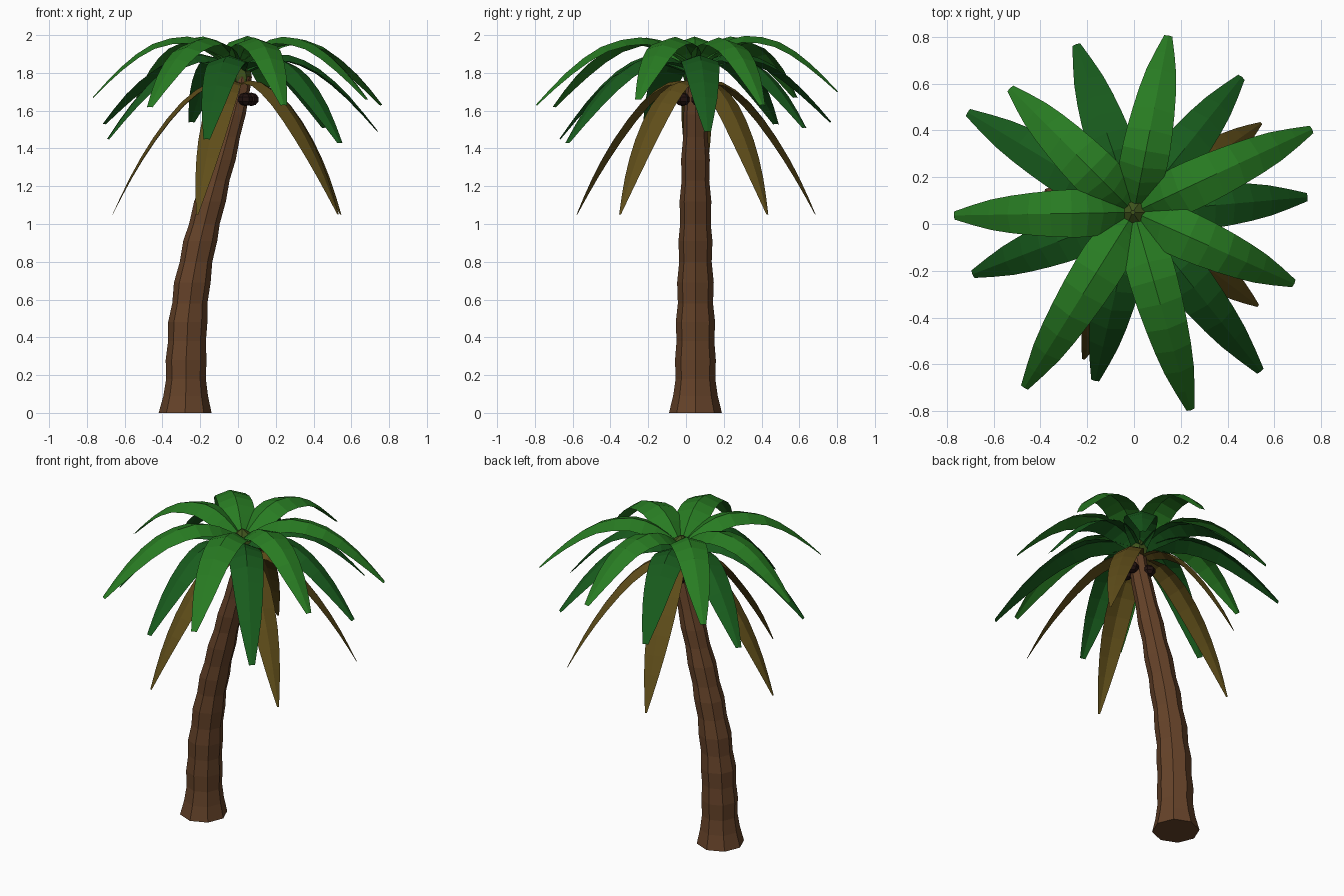
import bpy, bmesh
from math import sin, cos, radians, pi
from mathutils import Vector

if "Cube" in bpy.data.objects:
    bpy.data.objects.remove(bpy.data.objects["Cube"])

CENTRE = Vector((0.0, 0.05, 0.0))


def material(name, rgb):
    m = bpy.data.materials.new(name)
    m.diffuse_color = (*rgb, 1)
    m.use_nodes = True
    m.node_tree.nodes["Principled BSDF"].inputs["Base Color"].default_value = m.diffuse_color
    return m


BARK = material("bark", (0.13, 0.055, 0.022))
BRIGHT = material("bright_leaf", (0.021, 0.2, 0.016))
DARK = material("dark_leaf", (0.009, 0.105, 0.012))
DRY = material("dry_leaf", (0.115, 0.075, 0.01))
NUT = material("nut", (0.016, 0.006, 0.005))
BUD = material("bud", (0.05, 0.09, 0.012))


def finish(name, bm, mat, recalc=True):
    if recalc:
        bmesh.ops.recalc_face_normals(bm, faces=bm.faces)
    me = bpy.data.meshes.new(name)
    bm.to_mesh(me)
    bm.free()
    me.materials.append(mat)
    ob = bpy.data.objects.new(name, me)
    bpy.context.collection.objects.link(ob)
    return ob


def loft(name, rings, sides, mat):
    """Closed tube through rings of (z, x centre, radius)."""
    bm = bmesh.new()
    loops = [[bm.verts.new((x + r * cos(2 * pi * i / sides),
                            CENTRE.y + r * sin(2 * pi * i / sides), z))
              for i in range(sides)] for z, x, r in rings]
    for a, b in zip(loops, loops[1:]):
        for i in range(sides):
            j = (i + 1) % sides
            bm.faces.new((a[i], a[j], b[j], b[i]))
    bm.faces.new(loops[0])
    bm.faces.new(loops[-1])
    return finish(name, bm, mat)


def refine(points):
    """Insert one smooth midpoint between neighbouring points."""
    pts = [Vector(p) for p in points]
    pts = [2 * pts[0] - pts[1]] + pts + [2 * pts[-1] - pts[-2]]
    res = []
    for a, b, c, d in zip(pts, pts[1:], pts[2:], pts[3:]):
        res += [b, (9 * (b + c) - a - d) / 16]
    return res + [pts[-2]]


def frond(name, profile, angle, length, tip_z, mat, folds):
    """Leaf folded along its midrib, following a drooping profile of (r, z, width)."""
    a = radians(angle)
    out, side = Vector((cos(a), sin(a), 0)), Vector((-sin(a), cos(a), 0))
    reach, end_z = profile[-1][0], profile[-1][1]
    pts = refine(profile)
    mid = [CENTRE + out * r * length / reach
           + Vector((0, 0, z + (tip_z - end_z) * (r / reach) ** 2)) for r, z, w in pts]
    bm = bmesh.new()
    rows = []
    for i, p in enumerate(mid):
        tangent = (mid[min(i + 1, len(mid) - 1)] - mid[max(i - 1, 0)]).normalized()
        normal = tangent.cross(side)
        h = pts[i].z / 2
        t = i / (len(mid) - 1)
        fold = folds[0] * (1 - t) + folds[1] * t
        rows.append([bm.verts.new(p + side * s * h - normal * abs(s) * h * fold)
                     for s in (-1, 0, 1)])
    for p, q in zip(rows, rows[1:]):
        for k in (0, 1):
            bm.faces.new((p[k], q[k], q[k + 1], p[k + 1]))
    return finish(name, bm, mat, recalc=False)


# Leaning trunk with slightly bulging segments
loft("trunk", [(0, -.28, .14), (.09, -.277, .118), (.18, -.275, .105), (.28, -.275, .108),
               (.38, -.27, .1), (.48, -.266, .104), (.58, -.255, .093), (.69, -.242, .097),
               (.8, -.222, .086), (.91, -.2, .09), (1.0, -.178, .081), (1.12, -.148, .084),
               (1.23, -.118, .073), (1.34, -.088, .076), (1.46, -.055, .065),
               (1.58, -.022, .063), (1.69, .006, .054), (1.78, .022, .052)], 8, BARK)

# Crown bud
loft("crown_bud", [(1.72, .02, .045), (1.78, .015, .058), (1.86, 0, .06), (1.9, -.005, .01)], 6, BUD)

# Upper bright fronds: angle, length, tip height
UPPER = [(.02, 1.86, .09), (.13, 1.945, .19), (.27, 1.99, .205),
         (.46, 1.945, .18), (.63, 1.815, .13), (.78, 1.65, .035)]
for n, (ang, ln, tz) in enumerate([(79, .77, 1.70), (25, .84, 1.63), (-24, .75, 1.66),
                                   (-74, .88, 1.63), (-122, .885, 1.62), (181, .77, 1.67),
                                   (135, .75, 1.67)]):
    frond(f"upper_frond_{n}", UPPER, ang, ln, tz, BRIGHT, (.45, .2))

# Lower dark fronds
LOWER = [(.02, 1.82, .09), (.13, 1.88, .175), (.27, 1.89, .2),
         (.43, 1.81, .18), (.59, 1.655, .13), (.74, 1.46, .035)]
for n, (ang, ln, tz) in enumerate([(109, .76, 1.54), (51.5, .74, 1.51), (5, .745, 1.49),
                                   (-51.5, .87, 1.43), (-103, .74, 1.45), (-159, .74, 1.45),
                                   (149, .83, 1.53)]):
    frond(f"lower_frond_{n}", LOWER, ang, ln, tz, DARK, (.45, .2))

# Hanging dry fronds, evenly spaced
HANG = [(.02, 1.755, .07), (.15, 1.75, .13), (.3, 1.645, .16),
        (.45, 1.455, .145), (.57, 1.25, .09), (.665, 1.05, .012)]
for n in range(5):
    frond(f"dry_frond_{n}", HANG, 35 + 72 * n, .665, 1.05, DRY, (.35, .2))

# Slightly flattened nuts below the crown
for n, (x, y, z) in enumerate([(.04, -.02, 1.66), (.07, .065, 1.66), (-.03, .1, 1.655)]):
    bm = bmesh.new()
    bmesh.ops.create_uvsphere(bm, u_segments=7, v_segments=5, radius=.042)
    bmesh.ops.scale(bm, verts=bm.verts, vec=(1, 1, .85))
    bmesh.ops.translate(bm, verts=bm.verts, vec=(x, y, z))
    finish(f"nut_{n}", bm, NUT)
